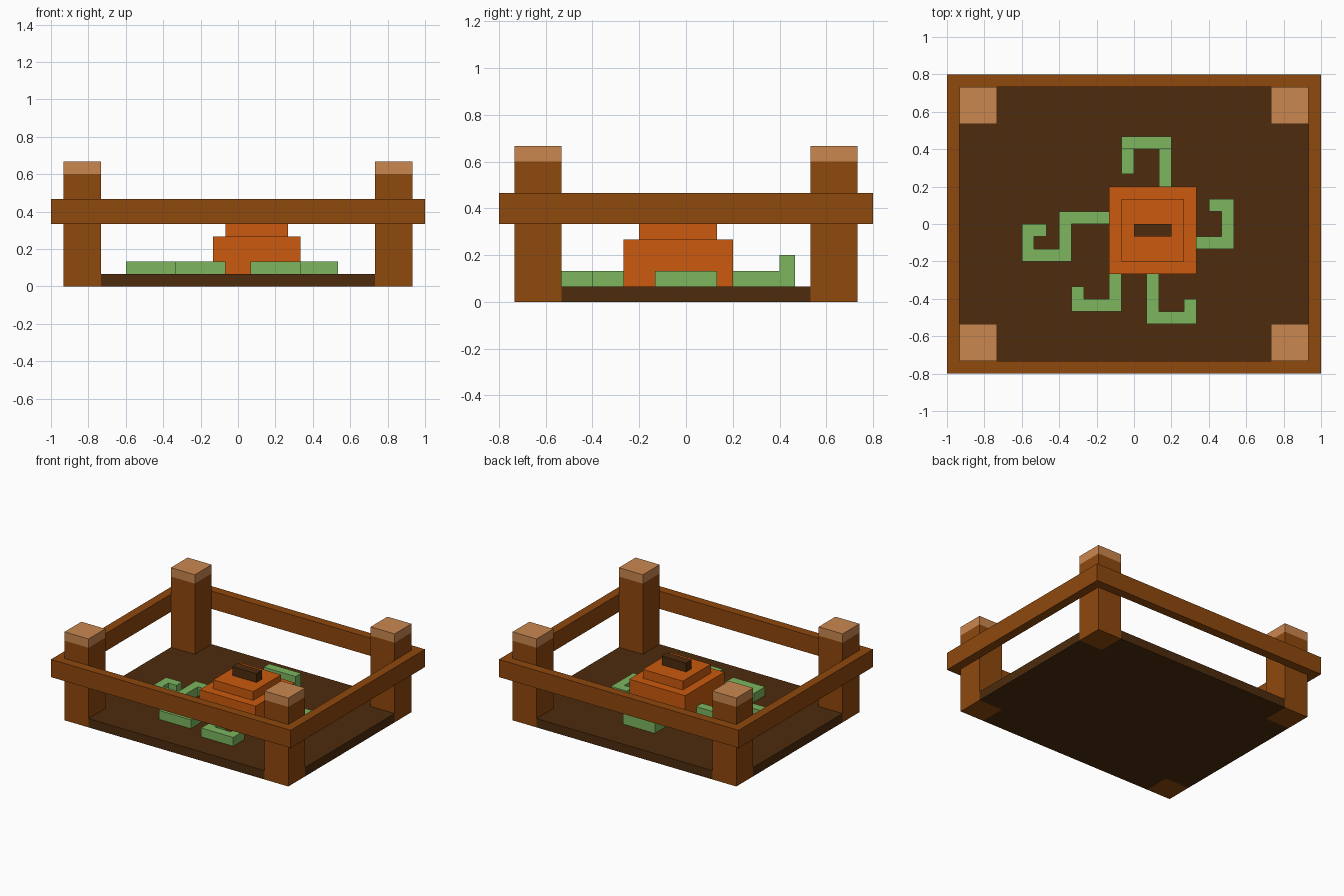
import bpy, bmesh

if "Cube" in bpy.data.objects:
    bpy.data.objects.remove(bpy.data.objects["Cube"])

U = 1 / 15  # the model sits on a grid of 1/15 unit


def material(name, rgb):
    lin = [(c / 255 / 12.92) if c < 11 else ((c / 255 + 0.055) / 1.055) ** 2.4 for c in rgb]
    m = bpy.data.materials.new(name)
    m.diffuse_color = (*lin, 1)
    m.use_nodes = True
    m.node_tree.nodes["Principled BSDF"].inputs["Base Color"].default_value = m.diffuse_color
    return m


WOOD = material("wood", (143, 72, 13))
CUT_WOOD = material("pale cut wood", (202, 135, 80))
SOIL = material("dark soil", (77, 43, 13))
ORANGE = material("pumpkin orange", (203, 90, 14))
GREEN = material("vine green", (125, 182, 95))


def finish(bm, name, *mats):
    bmesh.ops.recalc_face_normals(bm, faces=bm.faces)
    me = bpy.data.meshes.new(name)
    bm.to_mesh(me)
    bm.free()
    for m in mats:
        me.materials.append(m)
    ob = bpy.data.objects.new(name, me)
    bpy.context.collection.objects.link(ob)
    return ob


def prism(name, outline, z0, z1, mat):
    """Outline in grid units, extruded upwards."""
    bm = bmesh.new()
    face = bm.faces.new([bm.verts.new((x * U, y * U, z0 * U)) for x, y in outline])
    ext = bmesh.ops.extrude_face_region(bm, geom=[face])
    verts = [g for g in ext["geom"] if isinstance(g, bmesh.types.BMVert)]
    bmesh.ops.translate(bm, verts=verts, vec=(0, 0, (z1 - z0) * U))
    return finish(bm, name, mat)


def box(name, x0, x1, y0, y1, z0, z1, mat):
    return prism(name, [(x0, y0), (x1, y0), (x1, y1), (x0, y1)], z0, z1, mat)


# Soil bed, notched at the corners for the posts
prism("soil_bed", [(-11, -11), (11, -11), (11, -8), (14, -8), (14, 8), (11, 8),
                   (11, 11), (-11, 11), (-11, 8), (-14, 8), (-14, -8), (-11, -8)], 0, 1, SOIL)

# Corner posts with pale tops
for sx, side in ((-1, "left"), (1, "right")):
    for sy, end in ((-1, "front"), (1, "back")):
        x0, x1 = sorted((11 * sx, 14 * sx))
        y0, y1 = sorted((8 * sy, 11 * sy))
        box(f"{end}_{side}_post", x0, x1, y0, y1, 0, 9, WOOD)
        box(f"{end}_{side}_post_top", x0, x1, y0, y1, 9, 10, CUT_WOOD)

# Rail: one rectangular ring around the posts
bm = bmesh.new()
corners = [(-1, -1), (1, -1), (1, 1), (-1, 1)]
section = [(15, 12, 5), (15, 12, 7), (14, 11, 7), (14, 11, 5)]
rings = [[bm.verts.new((cx * x * U, cy * y * U, z * U)) for x, y, z in section]
         for cx, cy in corners]
for i in range(4):
    a, b = rings[i], rings[(i + 1) % 4]
    for j in range(4):
        k = (j + 1) % 4
        bm.faces.new((a[j], b[j], b[k], a[k]))
finish(bm, "fence_rail", WOOD)

# Stepped pumpkin and stem
box("pumpkin_body", -2, 5, -4, 3, 1, 4, ORANGE)
box("pumpkin_crown", -1, 4, -3, 2, 4, 5, ORANGE)
box("pumpkin_stem", 0, 3, -1, 0, 5, 6, SOIL)


def vine(name, path, raised=None):
    """Square vine along grid cells; cells in row `raised` are twice as tall."""
    cells = set()
    for (ax, ay), (bx, by) in zip(path, path[1:]):
        for x in range(min(ax, bx), max(ax, bx) + 1):
            for y in range(min(ay, by), max(ay, by) + 1):
                cells.add((x, y, 1))
                if y == raised:
                    cells.add((x, y, 2))
    bm = bmesh.new()
    for c in cells:
        for axis in range(3):
            for s in (0, 1):
                n = list(c)
                n[axis] += 2 * s - 1
                if tuple(n) in cells:
                    continue
                quad = []
                for p, q in ((0, 0), (1, 0), (1, 1), (0, 1)):
                    v = list(c)
                    v[axis] += s
                    v[(axis + 1) % 3] += p
                    v[(axis + 2) % 3] += q
                    quad.append(bm.verts.new([k * U for k in v]))
                bm.faces.new(quad)
    bmesh.ops.remove_doubles(bm, verts=bm.verts, dist=1e-4)
    bmesh.ops.recalc_face_normals(bm, faces=bm.faces)
    bmesh.ops.dissolve_limit(bm, angle_limit=0.02, verts=bm.verts, edges=bm.edges)
    finish(bm, name, GREEN)


# Curling vines, each starting at the pumpkin
vine("back_vine", [(2, 3), (2, 6), (-1, 6), (-1, 4)], raised=6)
vine("left_vine", [(-3, 0), (-6, 0), (-6, -3), (-9, -3), (-9, -1), (-8, -1)])
vine("front_left_vine", [(-2, -5), (-2, -7), (-5, -7), (-5, -6)])
vine("front_right_vine", [(1, -5), (1, -8), (4, -8), (4, -7)])
vine("right_vine", [(5, -2), (7, -2), (7, 1), (6, 1)])
